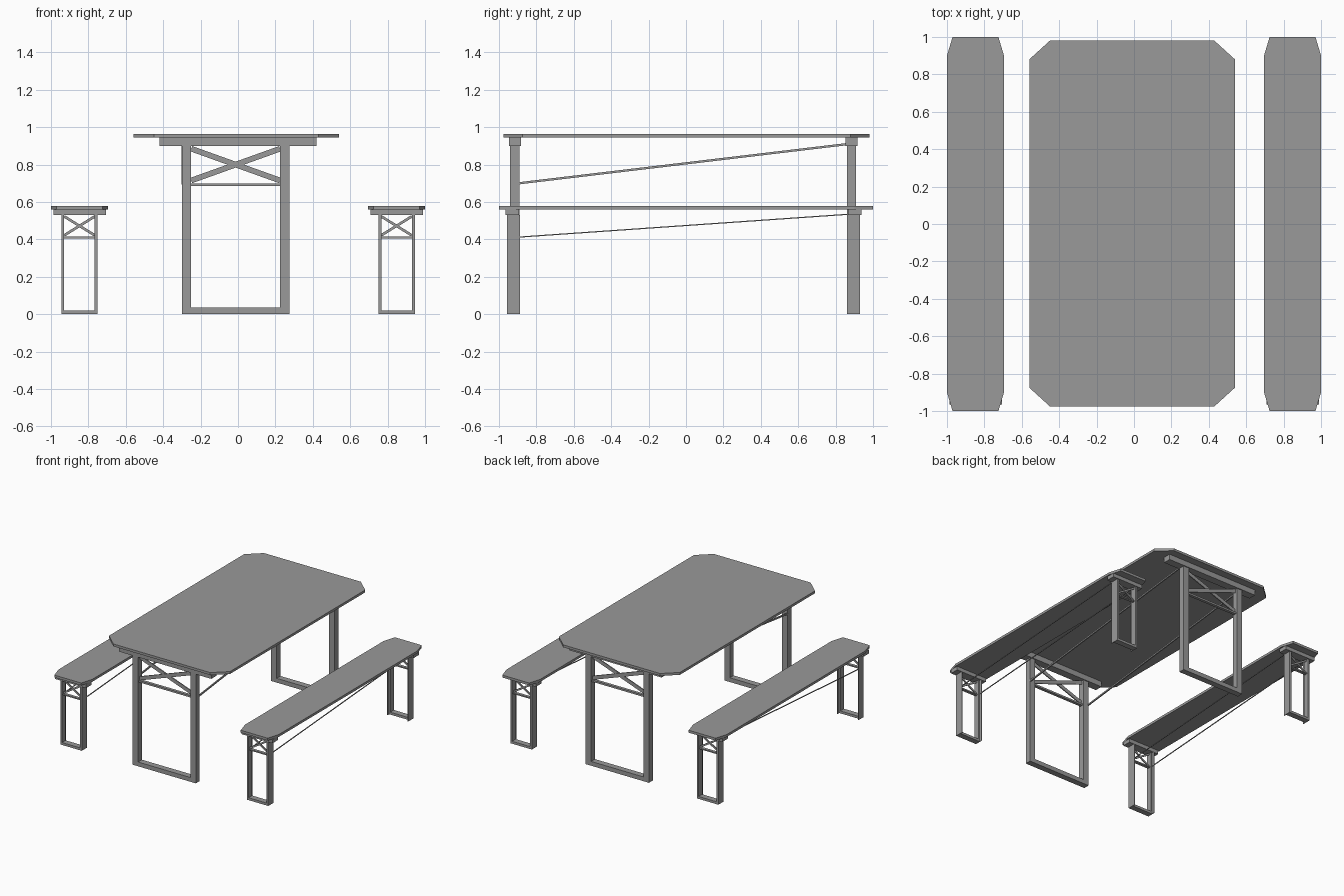
import bpy
import bmesh
from mathutils import Vector

cube = bpy.data.objects.get("Cube")
if cube:
    bpy.data.objects.remove(cube, do_unlink=True)

grey = bpy.data.materials.new("plain grey")
grey.use_nodes = True
colour = (0.32, 0.32, 0.32, 1)
grey.diffuse_color = colour
grey.node_tree.nodes["Principled BSDF"].inputs["Base Color"].default_value = colour


def finish(name, bm):
    bmesh.ops.recalc_face_normals(bm, faces=bm.faces)
    mesh = bpy.data.meshes.new(name)
    bm.to_mesh(mesh)
    bm.free()
    mesh.materials.append(grey)
    obj = bpy.data.objects.new(name, mesh)
    bpy.context.collection.objects.link(obj)
    return obj


def box(name, x, y, z):
    """Box from (min, max) ranges along each axis."""
    bm = bmesh.new()
    bmesh.ops.create_cube(bm, size=1)
    for v in bm.verts:
        v.co = [sum(r) / 2 + c * (r[1] - r[0]) for r, c in zip((x, y, z), v.co)]
    return finish(name, bm)


def bar(name, a, b, width, depth):
    """Straight rectangular bar between two points."""
    a, b = Vector(a), Vector(b)
    obj = box(name, (-depth / 2, depth / 2), (-width / 2, width / 2),
              (0, (b - a).length))
    obj.location = a
    d = b - a
    # keep the bar's thin side turned along the length of the furniture
    side = Vector((0, 1, 0)) if abs(d.y) < 1e-6 else Vector((1, 0, 0))
    d.normalize()
    across = d.cross(side)
    rot = obj.matrix_world.to_3x3()
    rot.col[0], rot.col[1], rot.col[2] = side, across, d
    if rot.determinant() < 0:
        rot.col[1] = -across
    obj.rotation_euler = rot.to_euler()
    return obj


def clipped_top(name, x, y, z, cut_x, cut_y):
    """Board with its four corners cut off."""
    (x0, x1), (y0, y1) = x, y
    outline = [(x0 + cut_x, y0), (x1 - cut_x, y0), (x1, y0 + cut_y),
               (x1, y1 - cut_y), (x1 - cut_x, y1), (x0 + cut_x, y1),
               (x0, y1 - cut_y), (x0, y0 + cut_y)]
    bm = bmesh.new()
    face = bm.faces.new([bm.verts.new((px, py, z[0])) for px, py in outline])
    ext = bmesh.ops.extrude_face_region(bm, geom=[face])
    top = [g for g in ext["geom"] if isinstance(g, bmesh.types.BMVert)]
    bmesh.ops.translate(bm, verts=top, vec=(0, 0, z[1] - z[0]))
    return finish(name, bm)


def end_frame(name, x, y, height, post, foot, brace_z, strip, rail):
    """Two posts, foot bar, lower rail and crossed braces."""
    x0, x1 = x
    mid = sum(y) / 2
    box(name + "_left_post", (x1 - post, x1), y, (0, height))
    box(name + "_right_post", (x0, x0 + post), y, (0, height))
    xi, xo = x0 + post, x1 - post
    box(name + "_foot_bar", (xi, xo), y, (0, foot))
    box(name + "_lower_rail", (xi, xo), (mid - .012, mid + .012),
        (brace_z - rail, brace_z))
    lo, hi = brace_z + strip / 2, height - strip / 2
    bar(name + "_brace_a", (xi, mid - .004, lo), (xo, mid - .004, hi), strip, .008)
    bar(name + "_brace_b", (xi, mid + .004, hi), (xo, mid + .004, lo), strip, .008)


# Table
clipped_top("table_top", (-.56, .54), (-.975, .98), (.945, .965), .11, .10)
for end, y, support in (("front", (-.94, -.89), (-.947, -.882)),
                        ("back", (.86, .91), (.853, .918))):
    box(f"table_{end}_support", (-.42, .42), support, (.90, .945))
    end_frame(f"table_{end}", (-.30, .275), y, .90, .05, .035, .70, .03, .015)
for side, x in (("left", .27), ("right", -.298)):
    bar(f"table_{side}_stay", (x, -.895, .70), (x, .865, .91), .012, .01)

# Benches
for side, cx in (("left", .8475), ("right", -.8475)):
    name = f"{side}_bench"
    clipped_top(name + "_seat", (cx - .1525, cx + .1525), (-1, 1),
                (.56, .58), .03, .10)
    for end, s in (("front", -1), ("back", 1)):
        edge = -.957 if s < 0 else .93
        inner = edge - s * .047
        end_name = f"{name}_{end}"
        y = sorted((edge, inner))
        box(end_name + "_support", (cx - .14, cx + .142),
            sorted((edge + s * .008, edge - s * .064)), (.53, .56))
        end_frame(end_name, (cx - .0975, cx + .0975), y, .53, .016, .02,
                  .415, .014, .01)
        # thin inward flange on the outer side of each post
        for k in (-1, 1):
            box(f"{end_name}_flange_{'left' if k > 0 else 'right'}",
                sorted((cx + k * .0975, cx + k * .092)),
                sorted((inner, edge - s * .069)), (0, .53))
    for stay, k in (("left", 1), ("right", -1)):
        x = cx + k * .09
        bar(f"{name}_{stay}_stay", (x, -.9, .412), (x, .875, .535), .006, .006)
